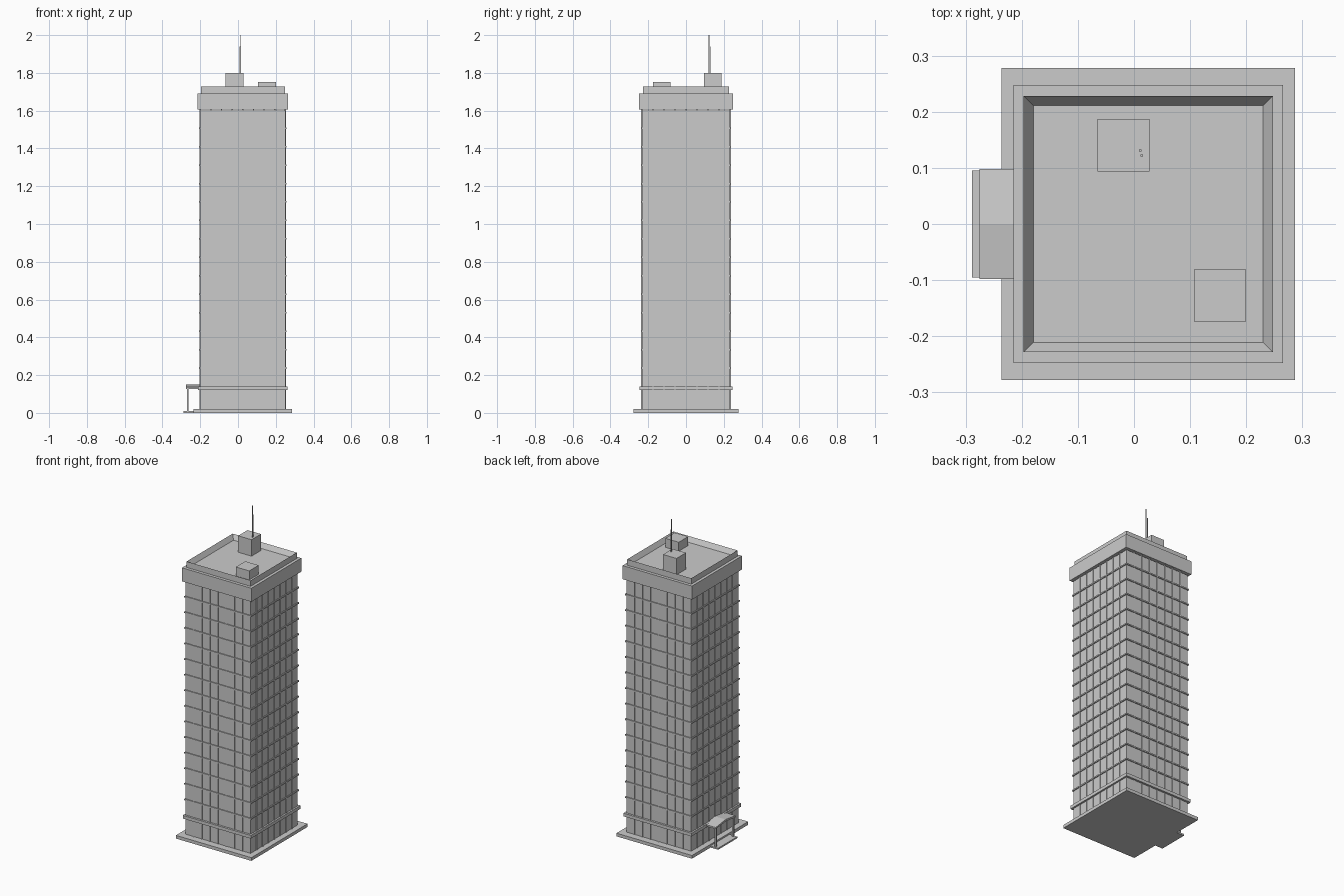
import bpy, bmesh

if "Cube" in bpy.data.objects:
    bpy.data.objects.remove(bpy.data.objects["Cube"])

CX = 0.0255            # tower axis in x
WX, WY = 0.225, 0.233  # wall half sizes


def new_object(name, bm):
    bmesh.ops.recalc_face_normals(bm, faces=bm.faces)
    mesh = bpy.data.meshes.new(name)
    bm.to_mesh(mesh)
    bm.free()
    obj = bpy.data.objects.new(name, mesh)
    bpy.context.collection.objects.link(obj)
    return obj


def add_box(bm, x0, x1, y0, y1, z0, z1):
    verts = bmesh.ops.create_cube(bm, size=1)["verts"]
    for v in verts:
        v.co = ((x0 + x1) / 2 + v.co.x * (x1 - x0),
                (y0 + y1) / 2 + v.co.y * (y1 - y0),
                (z0 + z1) / 2 + v.co.z * (z1 - z0))


def box(name, *dims):
    bm = bmesh.new()
    add_box(bm, *dims)
    return new_object(name, bm)


def tier(bm, hx, hy, z0, z1):
    add_box(bm, CX - hx, CX + hx, -hy, hy, z0, z1)


def tier_object(name, *dims):
    bm = bmesh.new()
    tier(bm, *dims)
    return new_object(name, bm)


# Main stacked masses
tier_object("base_plinth", 0.2615, 0.278, 0, 0.02)
tier_object("tower_core", WX, WY, 0.02, 1.60)
tier_object("ground_floor_band", 0.236, 0.246, 0.12, 0.14)
tier_object("cornice", 0.24, 0.2475, 1.605, 1.69)

# Floor ledges
bm = bmesh.new()
FLOORS = 15
for i in range(1, FLOORS):
    z = 0.14 + i * (1.605 - 0.14) / FLOORS
    tier(bm, WX + 0.006, WY + 0.006, z - 0.004, z + 0.004)
new_object("floor_ledges", bm)

# Vertical mullions, eight bays per side
bm = bmesh.new()
BAYS, W, D = 8, 0.003, 0.004
for i in range(1, BAYS):
    t = 2 * i / BAYS - 1
    x, y = CX + t * WX, t * WY
    for s in (-1, 1):
        yc, xc = s * WY, CX + s * WX
        add_box(bm, x - W, x + W, yc - D, yc + D, 0.02, 1.605)
        add_box(bm, xc - D, xc + D, y - W, y + W, 0.02, 1.605)
new_object("window_mullions", bm)

# Parapet with a recessed roof, made by insetting the top face
bm = bmesh.new()
tier(bm, 0.222, 0.2285, 1.69, 1.727)
bm.normal_update()
top = max(bm.faces, key=lambda f: f.calc_center_median().z)
bmesh.ops.inset_region(bm, faces=[top], thickness=0.025)
for v in top.verts:
    v.co.z = 1.697
new_object("roof_parapet", bm)

# Rooftop equipment
box("roof_machine_room", -0.065, 0.028, 0.094, 0.187, 1.697, 1.80)
box("roof_vent_box", 0.107, 0.20, -0.174, -0.081, 1.697, 1.753)
for name, x, y, z in (("tall_antenna", 0.014, 0.122, 2.0),
                      ("short_antenna", 0.011, 0.131, 1.94)):
    box(name, x - 0.002, x + 0.002, y - 0.002, y + 0.002, 1.80, z)

# Entrance on the left side: step, posts and shallow gabled canopy
box("entrance_step", -0.289, -0.23, -0.095, 0.095, 0, 0.01)
for name, s in (("front_post", -1), ("back_post", 1)):
    y = s * 0.086
    box("canopy_" + name, -0.271, -0.262, y - 0.0045, y + 0.0045, 0.01, 0.133)

bm = bmesh.new()
profile = [(-0.098, 0.127), (0, 0.138), (0.098, 0.127),
           (0.098, 0.137), (0, 0.15), (-0.098, 0.137)]
face = bm.faces.new([bm.verts.new((-0.275, y, z)) for y, z in profile])
ext = bmesh.ops.extrude_face_region(bm, geom=[face])["geom"]
bmesh.ops.translate(bm, vec=(0.078, 0, 0),
                    verts=[g for g in ext if isinstance(g, bmesh.types.BMVert)])
new_object("entrance_canopy", bm)
